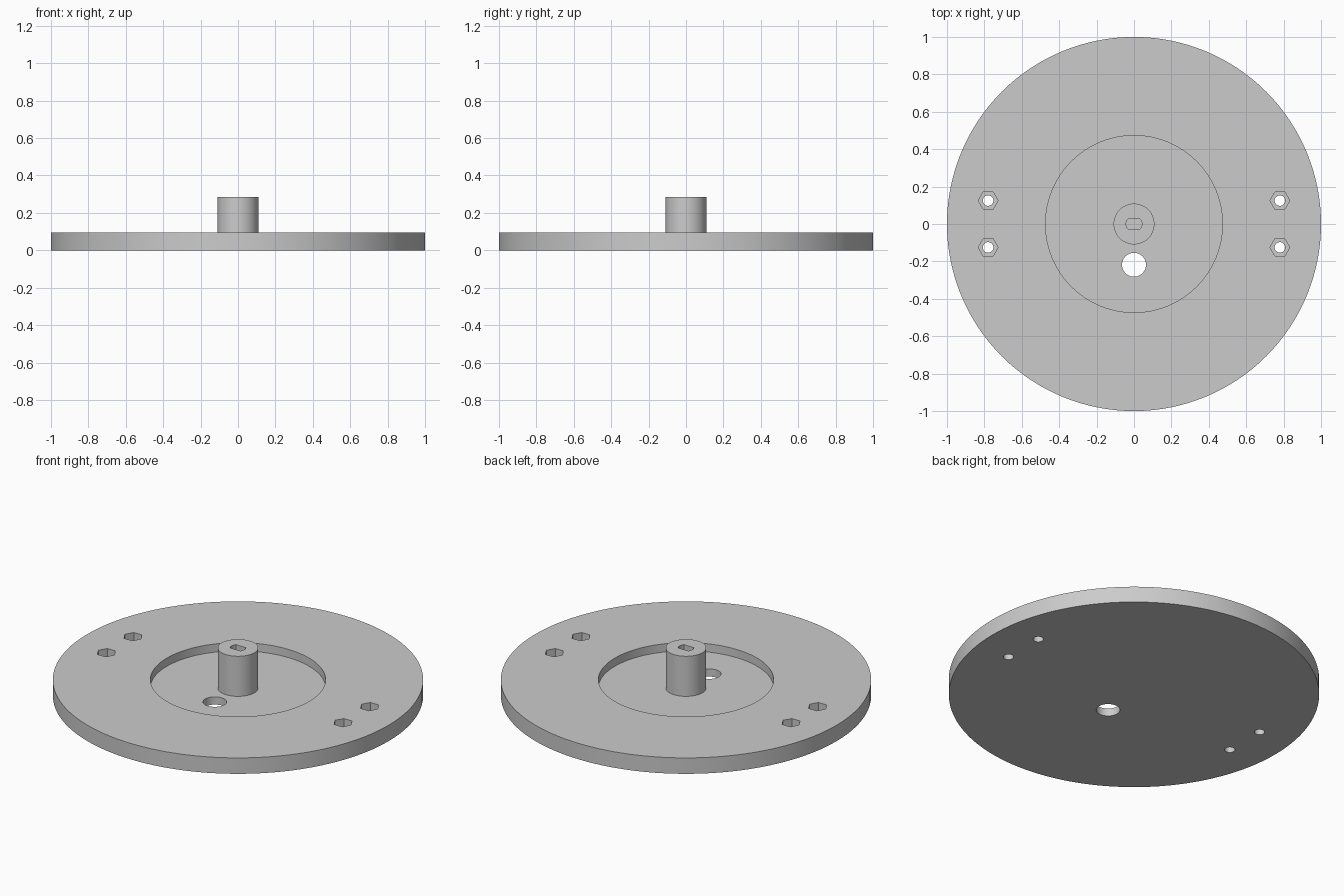
import bpy, bmesh, math

cube = bpy.data.objects.get("Cube")
if cube:
    bpy.data.objects.remove(cube, do_unlink=True)

grey = bpy.data.materials.new("plain grey")
grey.use_nodes = True
colour = (0.6, 0.6, 0.6, 1)
grey.diffuse_color = colour
grey.node_tree.nodes["Principled BSDF"].inputs["Base Color"].default_value = colour


def circle(radius, sides, cx=0, cy=0):
    angles = [math.tau * i / sides for i in range(sides)]
    return [(cx + radius * math.cos(a), cy + radius * math.sin(a)) for a in angles]


def prism(name, outline, low, high):
    """Extrude a flat outline from one height to another."""
    bm = bmesh.new()
    face = bm.faces.new([bm.verts.new((x, y, low)) for x, y in outline])
    top = bmesh.ops.extrude_face_region(bm, geom=[face])["geom"]
    verts = [v for v in top if isinstance(v, bmesh.types.BMVert)]
    bmesh.ops.translate(bm, verts=verts, vec=(0, 0, high - low))
    bmesh.ops.recalc_face_normals(bm, faces=bm.faces)
    mesh = bpy.data.meshes.new(name)
    bm.to_mesh(mesh)
    bm.free()
    mesh.materials.append(grey)
    obj = bpy.data.objects.new(name, mesh)
    bpy.context.collection.objects.link(obj)
    return obj


def activate(obj):
    bpy.ops.object.select_all(action="DESELECT")
    obj.select_set(True)
    bpy.context.view_layer.objects.active = obj


def cut(target, outline, low, high):
    """Remove an extruded outline from the target."""
    cutter = prism("cutter", outline, low, high)
    cutter.hide_render = True
    mod = target.modifiers.new("cut", "BOOLEAN")
    mod.operation = "DIFFERENCE"
    mod.solver = "EXACT"
    mod.object = cutter
    activate(target)
    bpy.ops.object.modifier_apply(modifier=mod.name)
    bpy.data.objects.remove(cutter, do_unlink=True)


TOP, FLOOR, SHAFT_TOP = 0.095, 0.046, 0.285

# Round plate with a shallow central recess and a through hole
plate = prism("base_plate", circle(1, 128), 0, TOP)
cut(plate, circle(0.473, 96), FLOOR, 0.2)
cut(plate, circle(0.064, 48, 0, -0.218), -0.1, 0.2)

# Bolt holes with hexagonal nut pockets
for x in (-0.78, 0.78):
    for y in (-0.125, 0.125):
        cut(plate, circle(0.053, 6, x, y), FLOOR, 0.2)
        cut(plate, circle(0.028, 32, x, y), -0.1, 0.2)

# Central shaft with a double-flat socket in its end
shaft = prism("central_shaft", circle(0.109, 64), FLOOR - 0.01, SHAFT_TOP)
half = math.asin(0.026 / 0.042)
arc = [half * (i / 4 - 1) for i in range(9)]
slot = [(0.042 * math.cos(a + turn), 0.042 * math.sin(a + turn))
        for turn in (0, math.pi) for a in arc]
cut(shaft, slot, 0.13, 0.4)

# Smooth round walls, crisp rims
for part in (plate, shaft):
    activate(part)
    bpy.ops.object.shade_smooth_by_angle(angle=math.radians(30))
